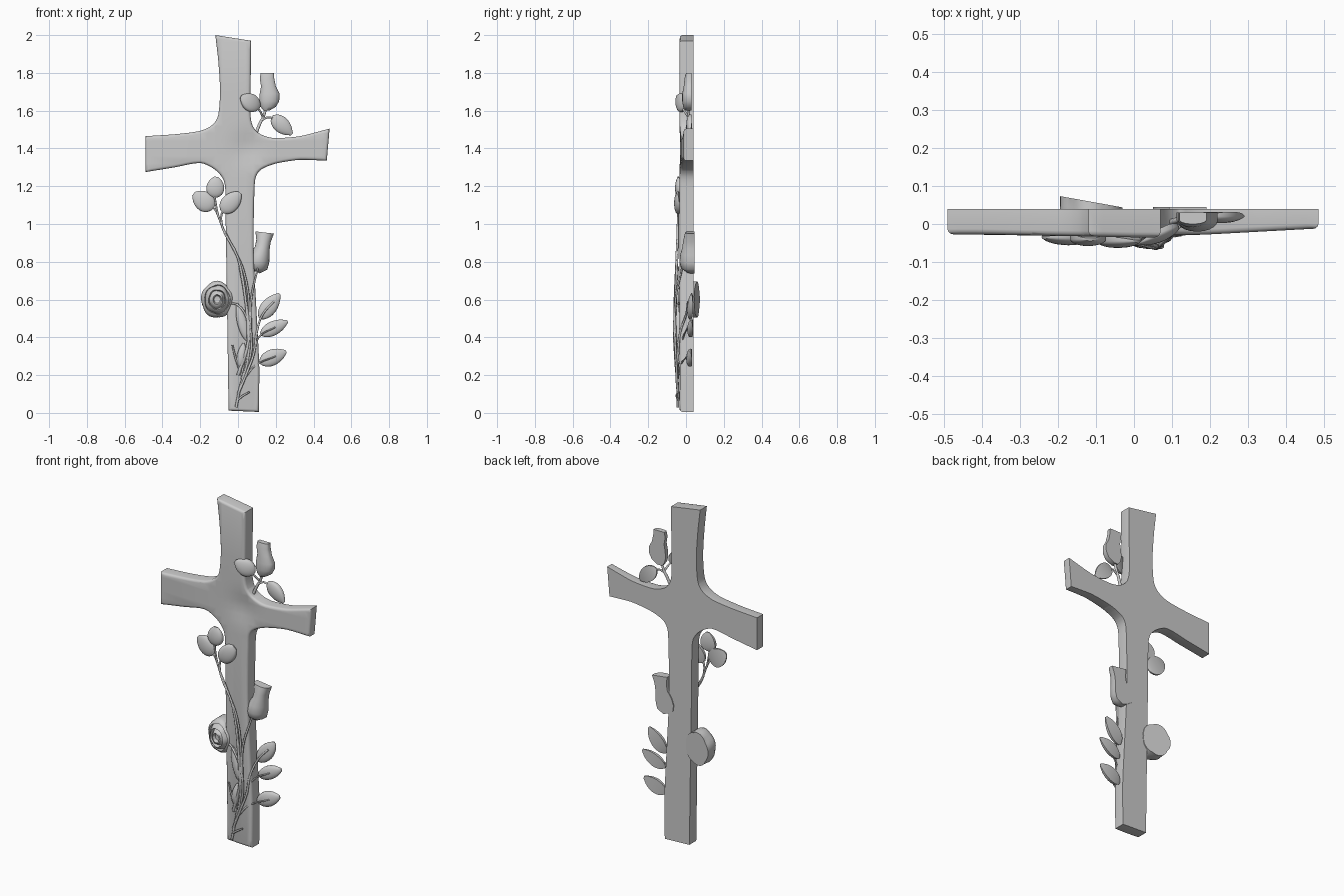
import bpy, bmesh, math
from mathutils import Vector as V
from mathutils.geometry import interpolate_bezier

if "Cube" in bpy.data.objects:
    bpy.data.objects.remove(bpy.data.objects["Cube"])


def finish(name, bm, angle=40):
    bmesh.ops.recalc_face_normals(bm, faces=bm.faces)
    me = bpy.data.meshes.new(name)
    bm.to_mesh(me)
    bm.free()
    ob = bpy.data.objects.new(name, me)
    bpy.context.collection.objects.link(ob)
    bpy.context.view_layer.objects.active = ob
    ob.select_set(True)
    bpy.ops.object.shade_smooth_by_angle(angle=math.radians(angle))
    ob.select_set(False)
    return ob


def spline(pts, n=5):
    """Smooth curve through the given points, sharp at both ends."""
    p = [V((x, 0, z)) for x, z in pts]
    tan = [(p[min(i + 1, len(p) - 1)] - p[max(i - 1, 0)]) / 2 for i in range(len(p))]
    out = []
    for i in range(len(p) - 1):
        h = min((p[i + 1] - p[i]).length, tan[i].length, tan[i + 1].length) / 3
        out += interpolate_bezier(p[i], p[i] + tan[i].normalized() * h,
                                  p[i + 1] - tan[i + 1].normalized() * h, p[i + 1], n)[:-1]
    return out + [p[-1]]


def loft(name, rows, n=10):
    """Domed, flat-backed body; rows are (centre, side, front, back) vectors."""
    bm = bmesh.new()
    rings = []
    for c, s, f, b in rows:
        ring = [c + s * math.cos(math.pi * i / n) + f * math.sin(math.pi * i / n)
                for i in range(n + 1)] + [c - s + b, c + s + b]
        rings.append([bm.verts.new(p) for p in ring])
    for r0, r1 in zip(rings, rings[1:]):
        for i in range(len(r0)):
            j = (i + 1) % len(r0)
            bm.faces.new((r0[i], r0[j], r1[j], r1[i]))
    bm.faces.new(rings[0])
    bm.faces.new(rings[-1])
    return finish(name, bm, 50)


def leaf(name, base, tip, width, depth=0.018, roll=0.0, blunt=0.6, back=0.012):
    base, tip = V(base), V(tip)
    ax = (tip - base).normalized()
    side = ax.cross(V((0, 1, 0))).normalized()
    front = side.cross(ax)
    if front.y > 0:
        front = -front
    side, front = (side * math.cos(roll) + front * math.sin(roll),
                   front * math.cos(roll) - side * math.sin(roll))
    rows = []
    for k in range(13):
        t = k / 12
        w = max(0.06, math.sin(math.pi * t ** 0.85)) ** blunt
        rows.append((base.lerp(tip, t), side * width / 2 * w, front * depth * w, -front * back * w))
    loft(name, rows)


def bud(name, profile, y_back, depth, twist):
    rows = []
    for k, (x0, x1, z) in enumerate(profile):
        rows.append((V(((x0 + x1) / 2, y_back - 0.02, z)),
                     V(((x1 - x0) / 2, 0, twist)), V((0, -depth[k], 0)), V((0, 0.02, 0))))
    loft(name, rows)


def stem(name, pts, r=0.007):
    cu = bpy.data.curves.new(name, 'CURVE')
    cu.dimensions = '3D'
    cu.bevel_depth = r
    cu.bevel_resolution = 2
    cu.resolution_u = 5
    cu.use_fill_caps = True
    sp = cu.splines.new('BEZIER')
    sp.bezier_points.add(len(pts) - 1)
    for k, (b, p) in enumerate(zip(sp.bezier_points, pts)):
        b.co = p
        b.radius = 1 - 0.35 * k / len(pts)
        b.handle_left_type = b.handle_right_type = 'AUTO'
    bpy.context.collection.objects.link(bpy.data.objects.new(name, cu))


# Cross: four flowing inner corners joined by straight beam ends
chains = [
    [(.07, 1.97), (.067, 1.75), (.066, 1.58), (.08, 1.515), (.12, 1.475), (.19, 1.455), (.33, 1.465), (.485, 1.505)],
    [(.47, 1.335), (.33, 1.34), (.2, 1.32), (.125, 1.29), (.095, 1.25), (.087, 1.18), (.082, .87), (.10, .5), (.113, .23), (.11, .005)],
    [(-.05, .012), (-.057, .5), (-.065, 1.0), (-.067, 1.18), (-.08, 1.24), (-.125, 1.29), (-.2, 1.323), (-.335, 1.30), (-.49, 1.275)],
    [(-.49, 1.465), (-.335, 1.475), (-.2, 1.493), (-.135, 1.525), (-.105, 1.575), (-.095, 1.70), (-.105, 1.87), (-.12, 2.0)],
]
bm = bmesh.new()
outline = [bm.verts.new(p + V((0, .04, 0))) for c in chains for p in spline(c)]
back = bm.faces.new(outline)
ext = bmesh.ops.extrude_face_region(bm, geom=[back], use_keep_orig=True)['geom']
bmesh.ops.translate(bm, vec=(0, -.075, 0), verts=[g for g in ext if isinstance(g, bmesh.types.BMVert)])
rim = [e for e in bm.edges if all(v.co.y < 0 for v in e.verts)]
bmesh.ops.bevel(bm, geom=rim, offset=.014, segments=3, profile=.5, affect='EDGES')
cuts = [((i * .04, 0, 0), (1, 0, 0)) for i in range(-4, 12)]
cuts += [((0, 0, 1.24 + i * .04), (0, 0, 1)) for i in range(12)]
for co, no in cuts:
    bmesh.ops.bisect_plane(bm, geom=bm.verts[:] + bm.edges[:] + bm.faces[:], plane_co=co, plane_no=no)
for v in bm.verts:
    if v.co.y < .01:
        x, z = v.co.x, v.co.z
        v.co.y += .022 * min(1, max(0, (x - .06) / .4)) + .008 * max(0, min(1, -x / .4))
        v.co.y += .016 * math.exp(-((x - .05) ** 2 + (z - 1.40) ** 2) / .006)
bmesh.ops.triangulate(bm, faces=[f for f in bm.faces if len(f.verts) > 4])
finish("cross", bm)

# Open rose on the left: lobed rings with rippled petals
bm = bmesh.new()
rings = []
levels = [(1.0, .058), (1.0, .035), (1.03, .0), (.95, -.022), (.82, -.03), (.78, -.012),
          (.66, -.038), (.56, -.045), (.5, -.025), (.36, -.048), (.28, -.05), (.2, -.032), (.06, -.03)]
N = 40
for k, (r, y) in enumerate(levels):
    ring = []
    for i in range(N):
        a = 2 * math.pi * i / N
        lobe = 1 + .07 * abs(math.sin(2.5 * a + k * .35)) - .04
        x, z = .082 * r * lobe * math.cos(a), .094 * r * lobe * math.sin(a)
        ring.append(bm.verts.new((-.11 + x, y - .18 * x, .60 + z)))
    rings.append(ring)
for r0, r1 in zip(rings, rings[1:]):
    for i in range(N):
        bm.faces.new((r0[i], r0[(i + 1) % N], r1[(i + 1) % N], r1[i]))
bm.faces.new(rings[0])
bm.faces.new(rings[-1])
finish("open_rose", bm, 50)

# Closed rose buds
bud("lower_bud", [(.085, .115, .745), (.055, .155, .765), (.05, .165, .80), (.065, .168, .84),
                  (.09, .168, .875), (.097, .173, .91), (.092, .19, .955)],
    .045, [.02, .05, .06, .055, .045, .04, .03], -.006)
bud("upper_bud", [(.135, .165, 1.60), (.12, .20, 1.62), (.112, .218, 1.65), (.115, .22, 1.69),
                  (.122, .2, 1.73), (.115, .192, 1.77), (.12, .19, 1.80)],
    .03, [.012, .025, .03, .03, .022, .018, .01], 0)

# Leaves: base, tip, width
leaf("upper_leaf_left", (.115, -.01, 1.615), (.015, -.05, 1.675), .095, roll=.3)
leaf("upper_leaf_right", (.18, .02, 1.57), (.285, .02, 1.475), .085)
leaf("left_leaf_top", (-.125, -.04, 1.14), (-.115, -.04, 1.25), .095, blunt=.5)
leaf("left_leaf_side", (-.13, -.04, 1.085), (-.235, -.035, 1.16), .105, blunt=.5)
leaf("left_leaf_right", (-.085, -.045, 1.065), (.01, -.045, 1.165), .095, blunt=.5)
leaf("right_leaf_high", (.115, .02, .50), (.22, .03, .63), .085)
leaf("right_leaf_mid", (.12, .02, .415), (.262, .03, .485), .075)
leaf("right_leaf_low", (.115, .015, .265), (.255, .025, .325), .085)
leaf("stem_leaf_long", (.05, -.045, .38), (-.005, -.045, .58), .055)
leaf("stem_leaf_small", (.01, -.045, .24), (.03, -.045, .37), .05)

# Stems climbing the front of the cross
Y = -.043
stem("main_stem", [(-.01, Y, .03), (.01, Y, .13), (.05, -.055, .27), (.062, -.06, .5), (.03, -.05, .75),
                   (-.04, Y, .9), (-.1, Y, 1.03), (-.125, Y, 1.15)])
stem("left_leaf_stem", [(.055, -.055, .3), (.045, -.06, .55), (.0, -.05, .82), (-.09, Y, 1.03), (-.05, Y, 1.12)])
stem("left_leaf_twig", [(-.10, Y, 1.03), (-.125, Y, 1.08), (-.19, Y, 1.13)], .005)
stem("cut_stem", [(0, Y, .2), (.055, -.06, .38), (.04, -.055, .6), (.01, Y, .775)], .009)
stem("bud_stem", [(.03, Y, .2), (.065, -.055, .4), (.07, -.055, .6), (.105, -.02, .77)])
stem("rose_stem", [(.02, Y, .18), (.07, -.055, .33), (.055, -.06, .48), (.0, -.05, .57), (-.05, -.02, .58)])
stem("right_stem", [(0, Y, .1), (.05, -.05, .22), (.085, Y, .32), (.10, -.03, .43), (.13, .0, .52), (.19, .01, .59)])
stem("right_twig_mid", [(.08, Y, .3), (.11, -.015, .40), (.2, .01, .455)], .005)
stem("right_twig_low", [(.04, Y, .19), (.09, -.03, .25), (.2, .005, .30)], .005)
stem("thorn_low", [(.0, Y, .07), (.025, -.05, .09), (.06, Y, .11)], .006)
stem("thorn_left", [(.02, Y, .2), (-.01, Y, .28), (-.03, Y, .36)], .006)

# Stems of the upper right sprig
stem("upper_stem", [(.085, .0, 1.45), (.115, .01, 1.53), (.135, .015, 1.57), (.15, .015, 1.62)], .009)
stem("upper_twig_right", [(.125, .01, 1.55), (.165, .015, 1.565), (.22, .015, 1.53)], .006)
stem("upper_twig_left", [(.13, .01, 1.57), (.115, -.01, 1.60), (.08, -.03, 1.635)], .006)
